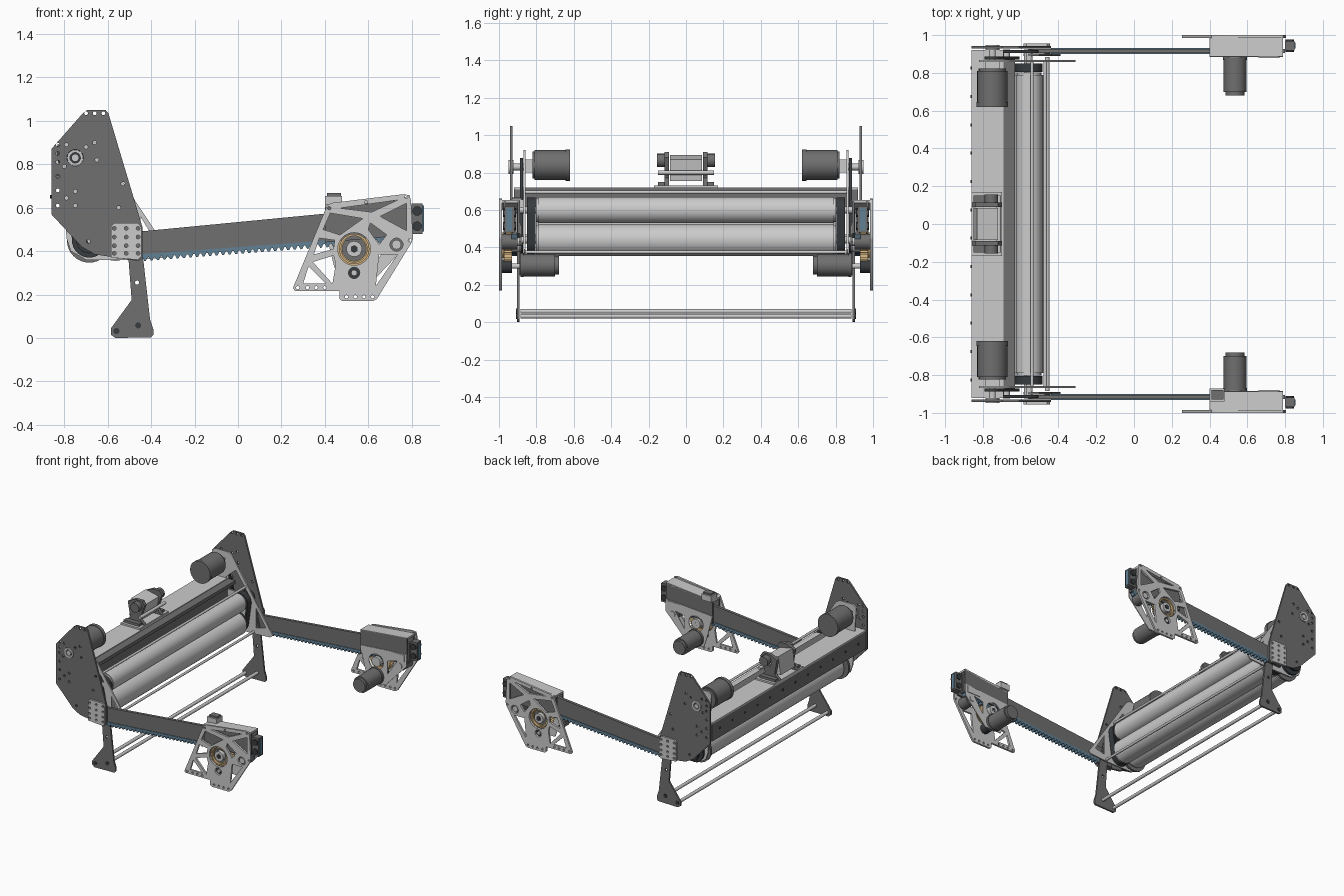
import bpy
from math import pi, cos, sin, atan2


def material(name, rgb):
    m = bpy.data.materials.new(name)
    m.diffuse_color = (*rgb, 1)
    return m


DARK = material("dark_grey", (0.16, 0.16, 0.16))
BLACK = material("black", (0.04, 0.045, 0.05))
TAN = material("tan", (0.65, 0.45, 0.22))
BLUE = material("steel_blue", (0.12, 0.22, 0.30))
BOTH = (-1, 1)


def circle(x, z, r, n=16):
    return [(x + r * cos(2 * pi * i / n), z + r * sin(2 * pi * i / n)) for i in range(n)]


def plate(name, outline, y0, y1, holes=(), mat=None, sides=BOTH):
    """Flat x-z profile with holes, spanning y0..y1, repeated on each side."""
    for s in sides:
        cu = bpy.data.curves.new(name, 'CURVE')
        cu.dimensions, cu.fill_mode = '2D', 'BOTH'
        cu.extrude = abs(y1 - y0) / 2
        for loop in [outline, *holes]:
            sp = cu.splines.new('POLY')
            sp.points.add(len(loop) - 1)
            for p, (x, z) in zip(sp.points, loop):
                p.co = (x, z, 0, 1)
            sp.use_cyclic_u = True
        if mat:
            cu.materials.append(mat)
        ob = bpy.data.objects.new(name, cu)
        ob.location.y = s * (y0 + y1) / 2
        ob.rotation_euler.x = pi / 2
        bpy.context.collection.objects.link(ob)


def rod(name, x, z, r, y0, y1, mat=None, sides=BOTH, n=32):
    """Cylinder along y."""
    for s in sides:
        bpy.ops.mesh.primitive_cylinder_add(vertices=n, radius=r, depth=abs(y1 - y0),
            location=(x, s * (y0 + y1) / 2, z), rotation=(pi / 2, 0, 0))
        ob = bpy.context.object
        ob.name = name
        if mat:
            ob.data.materials.append(mat)


def box(name, x0, x1, y0, y1, z0, z1, mat=None, sides=BOTH):
    plate(name, [(x0, z0), (x1, z0), (x1, z1), (x0, z1)], y0, y1, (), mat, sides)


def belt(name, a, b, ra, rb, y0, y1, t=0.012):
    """Belt loop around two pulleys."""
    ang = atan2(b[1] - a[1], b[0] - a[0])

    def loop(off):
        pts = []
        for (cx, cz), r, st in ((a, ra, ang + pi / 2), (b, rb, ang - pi / 2)):
            pts += [(cx + (r + off) * cos(st + pi * i / 14), cz + (r + off) * sin(st + pi * i / 14))
                    for i in range(15)]
        return pts
    plate(name, loop(0), y0, y1, [loop(-t)], BLACK)
    for (x, z), r in ((a, ra), (b, rb)):
        rod(name + "_pulley", x, z, r - t, y0 + 0.003, y1 - 0.003, BLACK)


# Main side plates with bolt holes and a bearing hole
bolts = [(-.70, 1.035), (-.66, 1.035), (-.62, 1.035), (-.83, .89), (-.79, .89), (-.83, .85),
         (-.83, .81), (-.80, .79), (-.83, .745), (-.83, .68), (-.79, .645), (-.75, .675),
         (-.75, .61), (-.83, .61), (-.70, .88), (-.66, .90), (-.65, .82), (-.53, .71), (-.55, .60), (-.69, .445)]
plate("side_plate", [(-.86, .87), (-.715, 1.035), (-.695, 1.05), (-.61, 1.05), (-.597, 1.035), (-.44, .51),
      (-.44, .37), (-.46, .355), (-.56, .37), (-.66, .385), (-.72, .42), (-.86, .57)], .928, .942,
      [circle(-.75, .83, .038, 24)] + [circle(x, z, .009, 8) for x, z in bolts], DARK)
plate("bearing_ring", circle(-.75, .83, .037, 24), .922, .948, [circle(-.75, .83, .024, 24)])
rod("motor_shaft", -.75, .83, .018, .80, .948, n=12)

# Gusset joining side plate and arm
plate("arm_gusset", [(-.585, .37), (-.46, .36), (-.445, .375), (-.445, .51), (-.46, .53), (-.57, .53), (-.585, .515)],
      .943, .956, [circle(x, z, .009, 8) for x in (-.57, -.515, -.46) for z in (.39, .425, .465, .505)])

# Inner plate carrying motor and rollers
plate("inner_plate", [(-.82, .90), (-.79, .92), (-.68, .92), (-.65, .90), (-.34, .43), (-.31, .39), (-.33, .37),
      (-.48, .36), (-.60, .36), (-.70, .36), (-.77, .40), (-.79, .46)], .858, .868,
      [[(-.62, .80), (-.51, .64), (-.70, .64), (-.70, .73)], [(-.45, .56), (-.37, .43), (-.45, .41)]])

# Legs with feet and cross rods
plate("leg", [(-.56, .62), (-.50, .62), (-.435, .35), (-.405, .085), (-.39, .04), (-.39, .015), (-.40, .003),
      (-.565, 0), (-.585, .015), (-.585, .045), (-.49, .175), (-.505, .37)], .890, .903,
      [circle(-.465, .255, .01, 8)], DARK)
for fx, fz in ((-.46, .058), (-.56, .032)):
    rod("foot_rod", fx, fz, .012, -.885, .885, sides=(1,), n=16)
    rod("foot_rod_bolt", fx, fz, .014, .90, .908, BLACK, n=12)

# Cross beam: folded channel with bolt rows
box("cross_beam_top", -.86, -.69, -.92, .92, .708, .72, sides=(1,))
for bx in (-.86, -.70):
    box("cross_beam_wall", bx, bx + .012, -.92, .92, .58, .71, DARK, (1,))
box("cross_beam_lip", -.69, -.63, -.87, .87, .69, .715, DARK, (1,))
for i in range(12):
    for bx in (-.862, -.686):
        bpy.ops.mesh.primitive_cylinder_add(vertices=8, radius=.008, depth=.006,
            location=(bx, -.825 + .15 * i, .65), rotation=(0, pi / 2, 0))
        bpy.context.object.name = "beam_bolt"
        bpy.context.object.data.materials.append(BLACK)

# Rollers
for name, x, z, r in (("upper_roller", -.555, .60, .07), ("lower_roller", -.675, .45, .092),
                      ("front_roller", -.565, .44, .085)):
    rod(name, x, z, r, -.79, .79, sides=(1,), n=40)
    rod(name + "_cap", x, z, r * .9, .79, .803)
    rod(name + "_axle", x, z, .018, .80, .925, n=12)
rod("tie_rod", -.54, .695, .009, -.86, .86, sides=(1,), n=12)
rod("lower_tie_rod", -.47, .375, .009, -.86, .86, sides=(1,), n=12)
rod("roller_flange", -.685, .45, .103, .815, .83, DARK)

# Belts
belt("roller_belt", (-.555, .595), (-.58, .435), .072, .075, .805, .85)
belt("drive_belt", (-.75, .835), (-.685, .45), .042, .08, .872, .888)
belt("lower_belt", (-.685, .45), (-.555, .60), .06, .05, .905, .922)

# Roller motors
rod("roller_motor", -.75, .84, .08, .63, .81, DARK)
rod("roller_motor_cap", -.75, .84, .084, .62, .645, DARK)
rod("roller_motor_collar", -.75, .84, .072, .81, .822, DARK)
box("motor_mount", -.79, -.71, .822, .858, .80, .87)

# Central winch on the beam
box("winch_base", -.86, -.70, -.17, .17, .72, .732, sides=(1,))
plate("winch_block", [(-.85, .76), (-.74, .755), (-.72, .87), (-.83, .895)], -.085, .085, sides=(1,))
plate("winch_bracket", [(-.86, .73), (-.70, .73), (-.74, .77), (-.70, .88), (-.72, .91), (-.78, .91),
      (-.84, .88), (-.82, .77)], .09, .115, [circle(-.77, .84, .02)], DARK)
for s in BOTH:
    rod("winch_hub", -.755, .865, .036, .115, .155, DARK, (s,), 16)
    box("winch_foot", -.85, -.72, .115, .15, .73, .75, DARK, (s,))
rod("winch_shaft", -.715, .80, .012, -.15, .15, sides=(1,), n=12)


# Sliding arms with toothed racks
def arm_bottom(x):
    return .374 + .075 * (x + .44)


plate("arm", [(-.56, .365), (.80, arm_bottom(.80)), (.80, .611), (-.56, .48)], .905, .927, mat=DARK)
teeth = [(.79, arm_bottom(.79) + .012), (-.44, arm_bottom(-.44) + .012)]
for i in range(41):
    x = -.44 + .03 * i
    for dx, dz in ((0, -.004), (.008, -.02), (.016, -.02), (.024, -.004)):
        teeth.append((x + dx, arm_bottom(x + dx) + dz))
plate("arm_rack", teeth, .900, .932, mat=BLUE)

# Gearbox lattice plates
cutouts = [
    [(.47, .598), (.735, .635), (.615, .58)],
    [(.425, .575), (.575, .55), (.47, .475), (.392, .50)],
    [(.775, .62), (.655, .56), (.775, .495)],
    [(.61, .53), (.685, .475), (.65, .43), (.60, .50)],
    [(.375, .46), (.35, .385), (.44, .41), (.445, .45)],
    [(.30, .25), (.325, .33), (.405, .25)],
    [(.435, .25), (.345, .35), (.44, .38), (.45, .34)],
    [(.65, .385), (.735, .385), (.635, .24)],
    circle(.535, .41, .075, 32), circle(.535, .30, .026, 20), circle(.73, .43, .03, 20)]
small = [(.275, .232), (.32, .232), (.36, .232), (.40, .232), (.50, .19), (.54, .19), (.58, .19), (.62, .19),
         (.42, .598), (.59, .624), (.775, .65), (.792, .45)]
plate("gearbox_plate", [(.41, .61), (.43, .622), (.76, .662), (.79, .658), (.797, .63), (.806, .46), (.80, .44),
      (.64, .18), (.62, .17), (.48, .17), (.468, .18), (.468, .217), (.262, .217), (.253, .23)],
      .985, 1.0, cutouts + [circle(x, z, .008, 8) for x, z in small])

# Gearbox housing around the arm
for y0, y1 in ((.888, .90), (.962, .975)):
    plate("housing_wall", [(.40, .44), (.79, .475), (.79, .648), (.40, .61)], y0, y1, mat=DARK)
plate("housing_top", [(.40, .60), (.79, .638), (.79, .652), (.40, .614)], .888, .985)
plate("inner_motor_plate", [(.40, .50), (.79, .53), (.79, .44), (.61, .25), (.47, .25), (.44, .34)], .884, .89,
      [circle(.535, .41, .06, 24), [(.63, .44), (.71, .46), (.63, .34)]])

# Gears
n = 36
gear = [(.535 + r * cos(pi * i / n), .41 + r * sin(pi * i / n))
        for i in range(2 * n) for r in [.09 if i % 2 else .08]]
plate("large_gear", gear, .93, .972, [circle(.535, .41, .055, 32)], TAN)
rod("gear_web", .535, .41, .056, .94, .965, DARK)
plate("gear_ring", circle(.535, .41, .07, 32), .972, .99, [circle(.535, .41, .06, 32)], TAN)
rod("gear_hub", .535, .41, .036, .88, .993)
rod("gear_hub_nut", .535, .41, .018, .88, .999, BLACK, n=6)
rod("pinion", .535, .30, .036, .93, .984, BLACK, n=20)
rod("pinion_shaft", .535, .30, .014, .87, .996, n=12)
rod("idler", .73, .43, .042, .90, .984, DARK, n=24)
rod("idler_hub", .73, .43, .022, .878, .995, n=12)

# Gearbox motors
rod("arm_motor", .535, .305, .06, .70, .87, DARK)
rod("arm_motor_end", .535, .305, .05, .68, .70, DARK)
rod("arm_motor_face", .535, .305, .064, .868, .884, DARK)

# Arm end stops, idler cover and one-sided sensor
box("arm_end_block", .80, .85, .918, .97, .48, .62, DARK)
for z in (.515, .585):
    rod("end_block_bolt", .825, z, .022, .91, .978, BLACK, n=12)
box("end_block_lip", .83, .856, .93, .96, .49, .61, BLUE)
box("idler_cover", .66, .77, .88, .888, .47, .52)
box("sensor_box", .40, .48, .87, .94, .61, .655, sides=(-1,))
box("sensor_cap", .41, .475, .88, .93, .655, .667, DARK, (-1,))

# Convert profiles to meshes and shade
bpy.ops.object.select_all(action='SELECT')
bpy.context.view_layer.objects.active = bpy.context.selected_objects[0]
bpy.ops.object.convert(target='MESH')
bpy.ops.object.shade_smooth_by_angle(angle=0.6)
